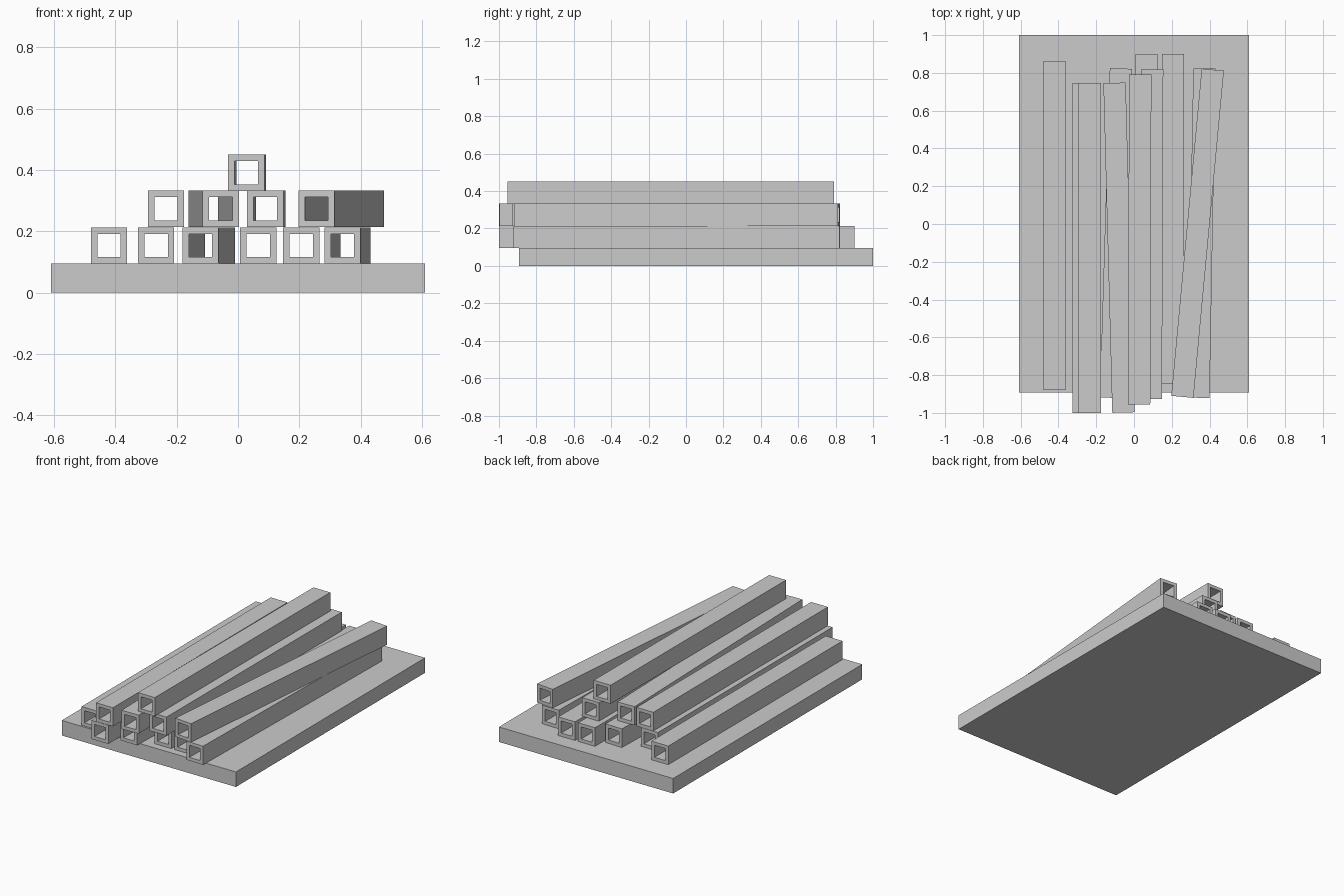
import bpy, bmesh
from mathutils import Vector

if "Cube" in bpy.data.objects:
    bpy.data.objects.remove(bpy.data.objects["Cube"])

S = 0.118   # tube outer size
W = 0.021   # tube wall thickness


def make_object(name, bm):
    bmesh.ops.recalc_face_normals(bm, faces=bm.faces)
    mesh = bpy.data.meshes.new(name)
    bm.to_mesh(mesh)
    bm.free()
    ob = bpy.data.objects.new(name, mesh)
    bpy.context.collection.objects.link(ob)


def square_tube(name, front, back, z):
    """Hollow square tube lying between two (x, y) end centres, bottom at z."""
    a, b = Vector((*front, z + S / 2)), Vector((*back, z + S / 2))
    up = Vector((0, 0, 1))
    side = (b - a).normalized().cross(up)
    bm = bmesh.new()

    def ring(centre, half):
        return [bm.verts.new(centre + side * half * i + up * half * j)
                for i, j in ((-1, -1), (1, -1), (1, 1), (-1, 1))]

    loops = [ring(a, S / 2), ring(b, S / 2), ring(b, S / 2 - W), ring(a, S / 2 - W)]
    for n in range(4):
        r, q = loops[n], loops[(n + 1) % 4]
        for k in range(4):
            m = (k + 1) % 4
            bm.faces.new((r[k], r[m], q[m], q[k]))
    make_object(name, bm)


# base slab
bm = bmesh.new()
bmesh.ops.create_cube(bm, size=1)
bmesh.ops.scale(bm, vec=(1.22, 1.892, 0.095), verts=bm.verts)
bmesh.ops.translate(bm, vec=(0, 0.054, 0.0475), verts=bm.verts)
make_object("base_slab", bm)

# stacked tubes: (front x, front y, back x, back y) per layer
layers = {
    "bottom": (0.095, [(-0.421, -0.88, -0.421, 0.863),
                       (-0.267, -1.0, -0.267, 0.747),
                       (-0.122, -0.92, -0.069, 0.823),
                       (0.066, -0.845, 0.066, 0.9),
                       (0.206, -0.845, 0.206, 0.9),
                       (0.341, -0.92, 0.373, 0.823)]),
    "middle": (0.2145, [(-0.235, -1.0, -0.235, 0.747),
                       (-0.056, -0.998, -0.103, 0.747),
                       (0.089, -0.927, 0.096, 0.817),
                       (0.256, -0.915, 0.417, 0.817)]),
    "top": (0.332, [(0.027, -0.955, 0.033, 0.792)]),
}
for layer, (z, tubes) in layers.items():
    for i, (fx, fy, bx, by) in enumerate(tubes, 1):
        square_tube(f"{layer}_tube_{i}", (fx, fy), (bx, by), z)
